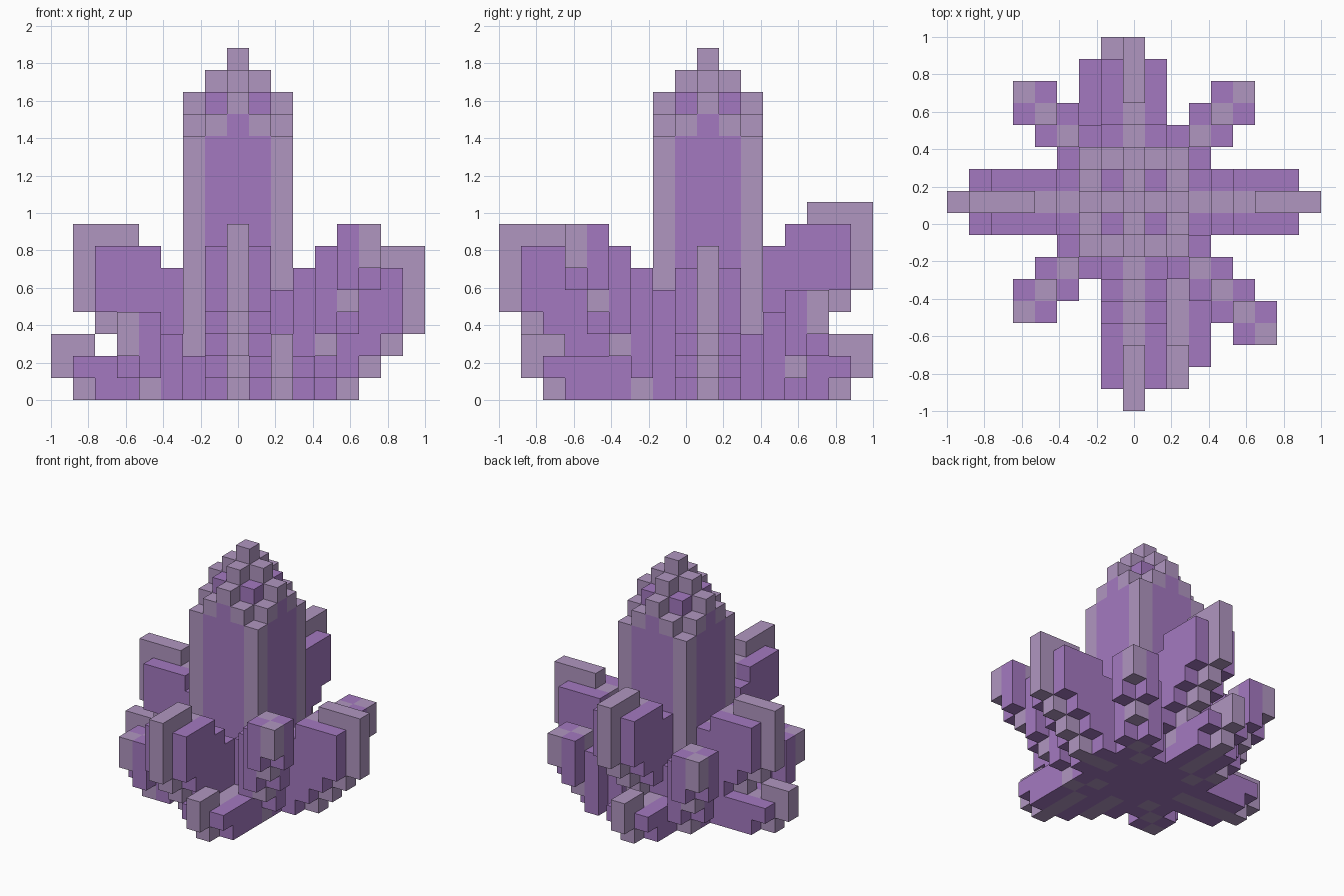
import bpy, bmesh
from mathutils import Vector

if "Cube" in bpy.data.objects:
    bpy.data.objects.remove(bpy.data.objects["Cube"], do_unlink=True)

V = 2 / 17              # block size
PURPLE, PALE = 0, 1
taken = set()           # every block already used by some part
parts = {}              # part name -> {block: colour}


def srgb(*rgb):
    return tuple(((c / 255 + 0.055) / 1.055) ** 2.4 for c in rgb) + (1.0,)


def material(name, col):
    m = bpy.data.materials.new(name)
    m.use_nodes = True
    m.diffuse_color = col
    b = m.node_tree.nodes["Principled BSDF"]
    b.inputs["Base Color"].default_value = col
    b.inputs["Roughness"].default_value = 0.8
    return m


mats = [material("amethyst purple", srgb(164, 121, 192)),
        material("pale mauve", srgb(176, 150, 192))]


def column(part, x, y, z0, z1, colour):
    """Stack blocks from z0 up to z1, keeping blocks of earlier parts."""
    cells = parts.setdefault(part, {})
    for z in range(max(0, z0), z1):
        if (x, y, z) not in taken:
            taken.add((x, y, z))
            cells[(x, y, z)] = colour


def main_crystal():
    part = "main_crystal"
    for x in range(-2, 3):
        for y in range(-2, 3):
            top = 16 - abs(x) - abs(y)
            corner = abs(x) == 2 and abs(y) == 2
            cap = PURPLE if abs(x) == 1 and abs(y) == 1 else PALE
            column(part, x, y, 0, top - 1, PALE if corner else PURPLE)
            column(part, x, y, top - 1, top, cap)


def straight_crystal(part, dx, dy, reach, top, tall, flat, lowest=1, shift=0):
    """Leaning crystal along an axis: pale spine with purple sides."""
    def put(r, s, z0, z1, colour):
        s += shift
        column(part, dx * r + abs(dy) * s, dy * r + abs(dx) * s, z0, z1, colour)

    for r in range(reach, 1, -1):
        k = reach - r
        ridge = max(lowest, top - max(0, k - flat + 1))
        under = top - tall - k
        put(r, 0, under, ridge, PALE)
        if k:
            for s in (-1, 1):
                put(r, s, under + 1, min(ridge, top - 1), PURPLE)


def diagonal_crystal(part, sx, sy, reach, top):
    """Leaning crystal stepping out along a diagonal."""
    def ridge(j):
        return top - max(0, j - 1)

    for d in range(reach, 2, -1):
        j = reach - d
        column(part, sx * d, sy * d, top - 2 - 2 * j, ridge(j), PALE)
        for a, b in ((d, d - 1), (d - 1, d)):
            column(part, sx * a, sy * b, top - 3 - 2 * j, ridge(j + 1), PURPLE)


main_crystal()

# Tall crystals leaning out along the axes
straight_crystal("left_crystal", 1, 0, 8, 7, 4, 3)
straight_crystal("right_crystal", -1, 0, 7, 8, 4, 3)
straight_crystal("front_crystal", 0, -1, 9, 8, 4, 3)
straight_crystal("back_crystal", 0, 1, 7, 9, 4, 3)

# Corner crystals
diagonal_crystal("front_left_crystal", 1, -1, 6, 8)
diagonal_crystal("front_right_crystal", -1, -1, 5, 4)
diagonal_crystal("back_left_crystal", 1, 1, 5, 5)
diagonal_crystal("back_right_crystal", -1, 1, 5, 6)

# Short crystals lying near the ground
straight_crystal("low_right_crystal", -1, 0, 8, 3, 2, 2, 2)
straight_crystal("low_front_crystal", 0, -1, 8, 3, 2, 2, 2, shift=2)
straight_crystal("low_back_crystal", 0, 1, 7, 3, 2, 2, 2, shift=-1)


def build(name, cells):
    """Mesh only the outer faces of the blocks, then join flat areas."""
    bm = bmesh.new()
    for cell, colour in cells.items():
        centre = Vector((cell[0], cell[1] + 1, cell[2] + 0.5))
        for axis in range(3):
            for sign in (-1, 1):
                n = Vector((0, 0, 0))
                n[axis] = sign
                if tuple(int(c + d) for c, d in zip(cell, n)) in taken:
                    continue
                a = Vector((0, 0, 0))
                a[(axis + 1) % 3] = 0.5
                b = n.cross(a)
                mid = centre + n * 0.5
                ring = (mid - a - b, mid + a - b, mid + a + b, mid - a + b)
                f = bm.faces.new([bm.verts.new(p * V) for p in ring])
                f.material_index = colour
    bmesh.ops.remove_doubles(bm, verts=bm.verts, dist=0.001)
    bmesh.ops.dissolve_limit(bm, angle_limit=0.01, verts=bm.verts,
                             edges=bm.edges, delimit={'MATERIAL'})
    me = bpy.data.meshes.new(name)
    bm.to_mesh(me)
    bm.free()
    for m in mats:
        me.materials.append(m)
    bpy.context.collection.objects.link(bpy.data.objects.new(name, me))


for part_name, part_cells in parts.items():
    build(part_name, part_cells)
